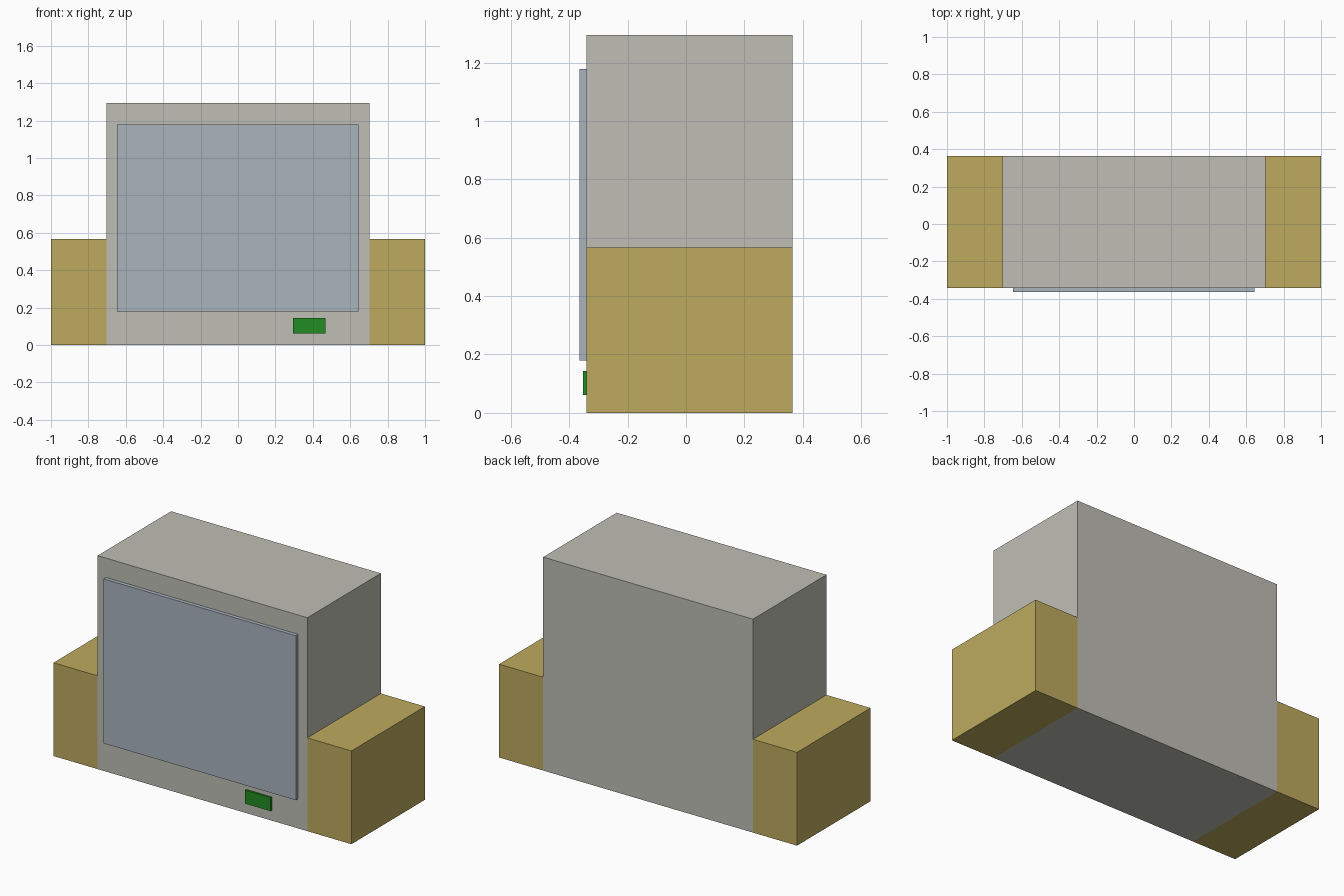
import bpy
import bmesh
from mathutils import Vector

if "Cube" in bpy.data.objects:
    bpy.data.objects.remove(bpy.data.objects["Cube"], do_unlink=True)


def to_linear(c):
    c /= 255
    return c / 12.92 if c <= 0.04045 else ((c + 0.055) / 1.055) ** 2.4


def make_material(name, rgb):
    colour = (*[to_linear(c) for c in rgb], 1)
    mat = bpy.data.materials.new(name)
    mat.use_nodes = True
    mat.diffuse_color = colour
    mat.node_tree.nodes["Principled BSDF"].inputs["Base Color"].default_value = colour
    return mat


def box(name, low, high, mat):
    """Flat-sided box between two opposite corners."""
    low, high = Vector(low), Vector(high)
    size, centre = high - low, (low + high) / 2
    bm = bmesh.new()
    bmesh.ops.create_cube(bm, size=1)
    bmesh.ops.scale(bm, vec=size, verts=bm.verts)
    mesh = bpy.data.meshes.new(name)
    bm.to_mesh(mesh)
    bm.free()
    mesh.materials.append(mat)
    obj = bpy.data.objects.new(name, mesh)
    obj.location = centre
    bpy.context.collection.objects.link(obj)
    return obj


grey = make_material("warm grey", (191, 190, 181))
tan = make_material("wood tan", (189, 170, 94))
blue = make_material("screen blue grey", (170, 180, 190))
green = make_material("button green", (34, 139, 34))

FRONT, BACK = -0.341, 0.364
BODY_HALF = 0.704

# Main cabinet
box("cabinet", (-BODY_HALF, FRONT, 0), (BODY_HALF, BACK, 1.295), grey)

# Speaker boxes on both sides
box("left_speaker", (BODY_HALF, FRONT, 0), (1, BACK, 0.566), tan)
box("right_speaker", (-1, FRONT, 0), (-BODY_HALF, BACK, 0.566), tan)

# Raised screen panel and power button on the front
box("screen", (-0.647, -0.364, 0.18), (0.643, FRONT, 1.178), blue)
box("power_button", (0.294, -0.353, 0.062), (0.467, FRONT, 0.144), green)
